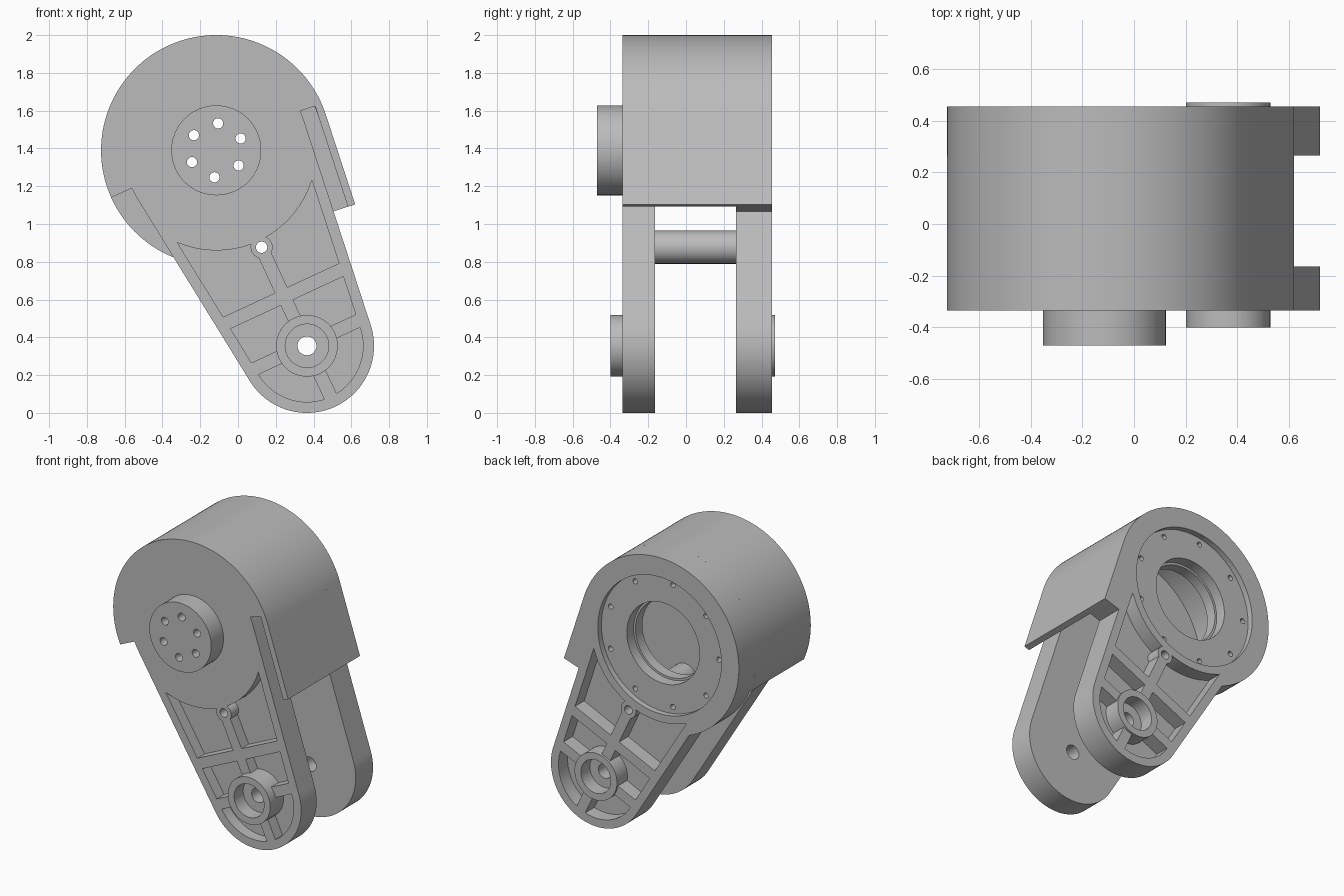
import bpy, bmesh
from math import radians, degrees, atan2, sqrt, cos, sin
from mathutils import Vector

cube = bpy.data.objects.get("Cube")
if cube:
    bpy.data.objects.remove(cube, do_unlink=True)

grey = bpy.data.materials.new("cast grey")
grey.use_nodes = True
grey.diffuse_color = (0.5, 0.5, 0.5, 1)
grey.node_tree.nodes["Principled BSDF"].inputs["Base Color"].default_value = grey.diffuse_color

# Layout in the x-z plane: housing centre, pivot centre and arm directions
HUB, PIVOT, PIN = Vector((-0.115, 1.39)), Vector((0.365, 0.355)), Vector((0.125, 0.877))
SPAN = (PIVOT - HUB).length
DOWN = (PIVOT - HUB) / SPAN
SIDE = Vector((-DOWN.y, DOWN.x))
R_HOUSE, R_ARM, R_END = 0.61, 0.49, 0.355
FRONT, FRONT_IN, BACK_IN, BACK = -0.335, -0.165, 0.265, 0.455


def arc(c, r, a0, a1, n=64):
    angles = [radians(a0 + (a1 - a0) * i / n) for i in range(n + 1)]
    return [c + r * Vector((cos(a), sin(a))) for a in angles]


def prism(name, points, y0, y1):
    """Extrude an x-z outline from y0 to y1."""
    bm = bmesh.new()
    face = bm.faces.new([bm.verts.new((p[0], y0, p[1])) for p in points])
    grown = bmesh.ops.extrude_face_region(bm, geom=[face])
    moved = [v for v in grown["geom"] if isinstance(v, bmesh.types.BMVert)]
    bmesh.ops.translate(bm, verts=moved, vec=(0, y1 - y0, 0))
    bmesh.ops.recalc_face_normals(bm, faces=bm.faces)
    mesh = bpy.data.meshes.new(name)
    bm.to_mesh(mesh)
    bm.free()
    mesh.materials.append(grey)
    ob = bpy.data.objects.new(name, mesh)
    bpy.context.collection.objects.link(ob)
    return ob


def disc(name, c, r, y0, y1, n=96):
    return prism(name, arc(c, r, 0, 360, n)[:-1], y0, y1)


def combine(ob, other, operation):
    """Apply a boolean and discard the tool object."""
    mod = ob.modifiers.new("boolean", "BOOLEAN")
    mod.operation, mod.solver, mod.object = operation, "EXACT", other
    bpy.context.view_layer.objects.active = ob
    bpy.ops.object.modifier_apply(modifier=mod.name)
    bpy.data.objects.remove(other, do_unlink=True)


def cut(ob, other):
    combine(ob, other, "DIFFERENCE")


def join(ob, other):
    combine(ob, other, "UNION")


def tangent(sign):
    k = (R_ARM - R_END) / SPAN
    return SIDE * sign * sqrt(1 - k * k) + DOWN * k


RIGHT, LEFT = tangent(1), tangent(-1)
ALONG = Vector((RIGHT.y, -RIGHT.x))
A_RIGHT = degrees(atan2(RIGHT.y, RIGHT.x))
A_LEFT = degrees(atan2(LEFT.y, LEFT.x)) % 360


def arm_outline(inset=0.0):
    return (arc(HUB, R_ARM - inset, A_RIGHT, A_LEFT)
            + arc(PIVOT, R_END - inset, A_LEFT, A_RIGHT + 360))


def wall_point(dist, run):
    return HUB + RIGHT * dist + ALONG * run


def strip(name, d0, d1, u0, u1, y0, y1):
    corners = [wall_point(d0, u0), wall_point(d1, u0), wall_point(d1, u1), wall_point(d0, u1)]
    return prism(name, corners, y0, y1)


def rib(s0, s1, t0, t1, y0, y1):
    pts = [PIVOT - DOWN * s + SIDE * t for s, t in ((s0, t0), (s0, t1), (s1, t1), (s1, t0))]
    return prism("rib", pts, y0, y1)


def pocket(y0, y1):
    """Pocket volume with ribs, bosses and the housing disc left standing."""
    lo, hi = y0 - 0.05, y1 + 0.05
    p = prism("pocket", arm_outline(0.058), y0, y1)
    cut(p, disc("keep", HUB, 0.53, lo, hi))
    cut(p, disc("keep", PIN, 0.058, lo, hi))
    cut(p, disc("keep", PIVOT, 0.163, lo, hi))
    cut(p, rib(-0.6, 0.85, -0.036, 0.036, lo, hi))
    for s0, s1 in ((-0.03, 0.042), (0.252, 0.325)):
        cut(p, rib(s0, s1, -0.8, 0.8, lo, hi))
    return p


# Housing shell: round wall with a straight skirt, hollow and open below
shell_outline = (arc(HUB, R_HOUSE, A_RIGHT, 204.2, 96)
                 + [HUB, wall_point(R_ARM, 0), wall_point(R_ARM, 0.5), wall_point(R_HOUSE, 0.5)])
housing = prism("housing_with_front_arm", shell_outline, FRONT, BACK_IN)
cut(housing, disc("cavity", HUB, 0.57, FRONT_IN, BACK))
cut(housing, strip("skirt_cavity", 0.3, 0.57, 0, 0.7, FRONT_IN, BACK))
cut(housing, strip("slot", 0.485, 0.57, -0.06, 0.7, -0.5, 0))

# Front arm
join(housing, prism("arm", arm_outline(), FRONT, FRONT_IN))
cut(housing, pocket(-0.5, FRONT + 0.08))
join(housing, disc("pivot_boss", PIVOT, 0.163, -0.40, -0.2))
cut(housing, disc("counterbore", PIVOT, 0.115, -0.6, -0.30))
cut(housing, disc("bore", PIVOT, 0.05, -0.6, 0, 48))

# Back arm with full round end plate
back = prism("back_arm", arm_outline(), BACK_IN, BACK)
join(back, disc("plate", HUB, R_HOUSE, BACK_IN, BACK, 128))
join(back, strip("skirt_end", R_ARM - 0.05, R_HOUSE, 0, 0.5, BACK_IN, BACK))
cut(back, pocket(BACK - 0.1, 0.6))
join(back, disc("pivot_boss", PIVOT, 0.163, 0.3, 0.47))
cut(back, disc("counterbore", PIVOT, 0.115, 0.37, 0.6))
cut(back, disc("bore", PIVOT, 0.05, 0, 0.6, 48))

# Bearing opening, stepped, with a bolt circle in a shallow recess
cut(back, disc("recess", HUB, 0.475, BACK - 0.04, 0.6))
cut(back, disc("opening", HUB, 0.28, 0.34, 0.6))
cut(back, disc("inner_opening", HUB, 0.265, 0, 0.6))
for bolt in arc(HUB, 0.43, 60, 380, 8):
    cut(back, disc("bolt_hole", bolt, 0.018, 0.33, 0.6, 20))

# Output boss with six holes running into the cavity
output = disc("output_boss", HUB, 0.238, -0.47, FRONT)
for hole in arc(HUB, 0.143, 26, 326, 5):
    cut(output, disc("hole", hole, 0.027, -0.6, 0, 24))
    cut(housing, disc("hole", hole, 0.027, -0.6, 0, 24))

# Spacer rod between the arms, bored right through
rod = disc("spacer_rod", PIN, 0.0875, FRONT_IN, BACK_IN, 64)
for part in (housing, back, rod):
    cut(part, disc("rod_bore", PIN, 0.03, -0.7, 0.7, 32))

# Smooth the curved walls, keep edges crisp
for part in (housing, back, output, rod):
    bpy.ops.object.select_all(action="DESELECT")
    part.select_set(True)
    bpy.context.view_layer.objects.active = part
    bpy.ops.object.shade_smooth_by_angle(angle=radians(25))
